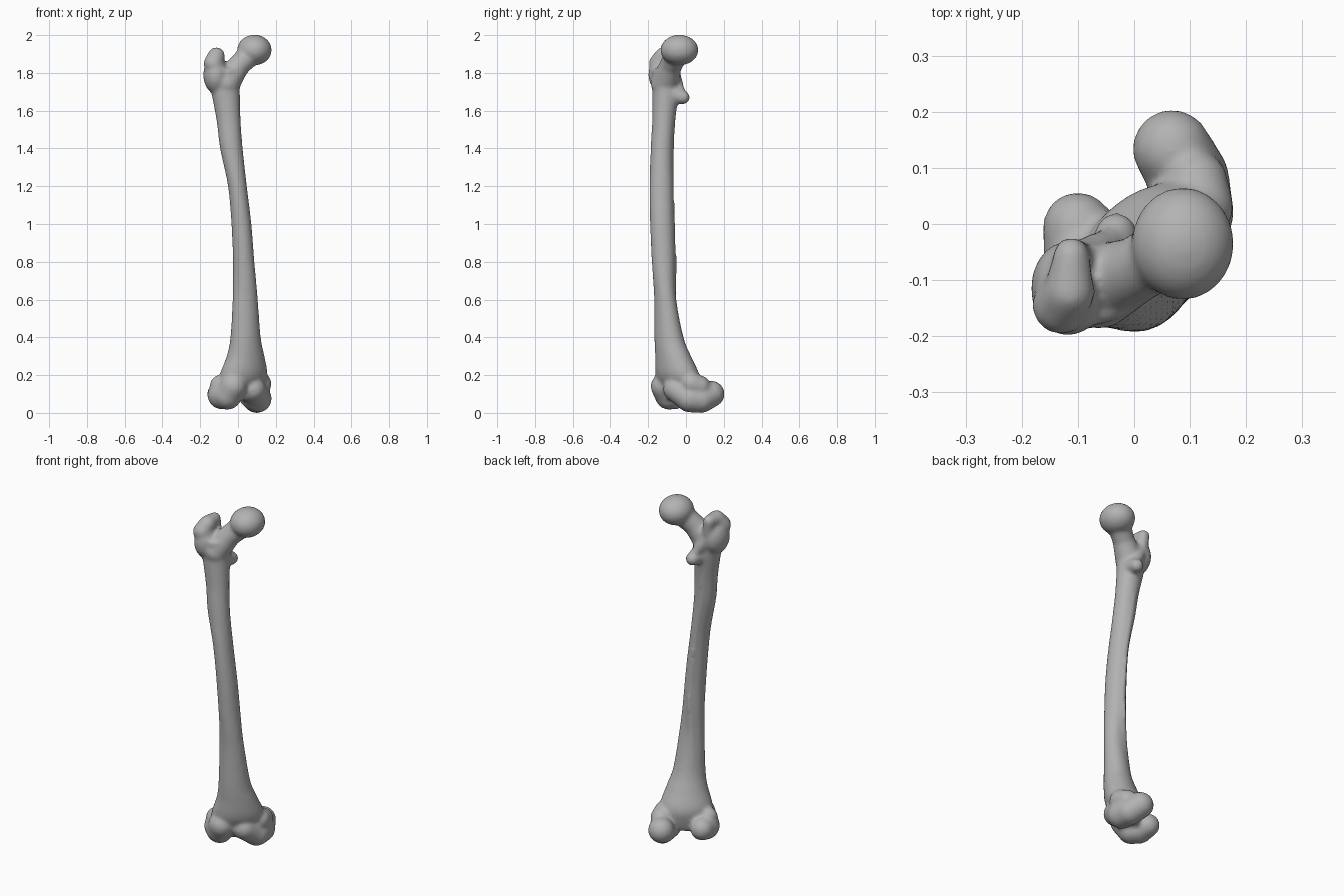
import bpy, bmesh, math
from mathutils import Vector

cube = bpy.data.objects.get("Cube")
if cube:
    bpy.data.objects.remove(cube, do_unlink=True)

bone = bpy.data.materials.new("bone_grey")
bone.use_nodes = True
GREY = (0.45, 0.45, 0.45, 1)
bone.diffuse_color = GREY
bone.node_tree.nodes["Principled BSDF"].inputs["Base Color"].default_value = GREY

bm = bmesh.new()
SIDES = 32


def ball(center, radii):
    made = bmesh.ops.create_uvsphere(bm, u_segments=24, v_segments=16, radius=1)
    for v in made["verts"]:
        v.co = Vector(center) + v.co * Vector(radii)


def chain(*stops):
    """Tapered capsules from stop to stop; a stop is (x, y, z, radius)."""
    for start, end in zip(stops, stops[1:]):
        a, b = Vector(start[:3]), Vector(end[:3])
        turn = (b - a).to_track_quat('Z', 'Y')
        made = bmesh.ops.create_uvsphere(bm, u_segments=24, v_segments=16, radius=1)
        for v in made["verts"]:
            center, radius = (b, end[3]) if v.co.z > 0.01 else (a, start[3])
            v.co = center + turn @ (v.co * radius)


def spline(p0, p1, p2, p3, t):
    return 0.5 * (2 * p1 + (p2 - p0) * t + (2 * p0 - 5 * p1 + 4 * p2 - p3) * t * t
                  + (3 * p1 - p0 - 3 * p2 + p3) * t ** 3)


def loft(sections, steps=5):
    """Skin ellipses (z, x, y, half width, half depth, turn) with a rear ridge."""
    rows = []
    s = [sections[0]] + sections + [sections[-1]]
    for k in range(len(sections) - 1):
        for i in range(steps):
            rows.append([spline(*q, i / steps) for q in zip(*s[k:k + 4])])
    rows.append(sections[-1])
    rings = []
    for z, x, y, a, b, turn in rows:
        ridge = 0.012 * max(0, min(1, (z - 0.4) * 4, (1.6 - z) * 4))
        turn = math.radians(turn)
        ring = []
        for i in range(SIDES):
            t = 2 * math.pi * i / SIDES
            bump = ridge * math.exp(-((t - 1.75) / 0.22) ** 2)
            u, v = a * math.cos(t), (b + bump - ridge / 2) * math.sin(t)
            ring.append(bm.verts.new((x + u * math.cos(turn) - v * math.sin(turn),
                                      y + u * math.sin(turn) + v * math.cos(turn), z)))
        rings.append(ring)
    for lo, hi in zip(rings, rings[1:]):
        for i in range(SIDES):
            j = (i + 1) % SIDES
            bm.faces.new((lo[i], lo[j], hi[j], hi[i]))
    bm.faces.new(rings[0][::-1])
    bm.faces.new(rings[-1])


# Shaft: bowed forward, flaring at the knee end
loft([
    (0.07, 0.015, -0.035, 0.10, 0.06, 38),
    (0.13, 0.02, -0.035, 0.13, 0.08, 38),
    (0.20, 0.03, -0.045, 0.14, 0.10, 38),
    (0.30, 0.04, -0.068, 0.108, 0.086, 38),
    (0.40, 0.04, -0.09, 0.085, 0.072, 38),
    (0.60, 0.038, -0.11, 0.068, 0.062, 20),
    (0.80, 0.03, -0.12, 0.057, 0.067, 0),
    (1.00, 0.018, -0.128, 0.053, 0.068, 0),
    (1.20, -0.003, -0.132, 0.050, 0.067, 0),
    (1.40, -0.035, -0.128, 0.060, 0.064, 0),
    (1.55, -0.05, -0.118, 0.064, 0.062, 0),
    (1.70, -0.066, -0.108, 0.076, 0.070, 0),
    (1.82, -0.075, -0.108, 0.085, 0.072, 0),
])

# Ball head and neck
ball((0.087, -0.035, 1.921), (0.092, 0.101, 0.081))
chain((0.07, -0.045, 1.905, 0.062), (0.0, -0.083, 1.835, 0.06), (-0.06, -0.11, 1.75, 0.078))

# Greater trochanter with its hooked crest
ball((-0.118, -0.115, 1.79), (0.066, 0.085, 0.10))
chain((-0.13, -0.145, 1.85, 0.052), (-0.115, -0.12, 1.89, 0.046), (-0.112, -0.06, 1.90, 0.033))
chain((-0.112, -0.055, 1.90, 0.032), (-0.10, -0.065, 1.80, 0.035), (-0.04, -0.03, 1.70, 0.026))

# Lesser trochanter
chain((-0.045, -0.08, 1.69, 0.05), (-0.032, -0.016, 1.67, 0.037))

# Inner condyle, from the front lip to the rear lobe
chain((0.08, -0.055, 0.125, 0.066), (0.105, 0.02, 0.076, 0.074),
      (0.098, 0.08, 0.072, 0.073), (0.068, 0.133, 0.10, 0.071))
chain((0.12, 0.03, 0.155, 0.058), (0.11, 0.07, 0.14, 0.06))

# Outer condyle
chain((-0.025, -0.115, 0.14, 0.072), (-0.055, -0.09, 0.092, 0.075),
      (-0.085, -0.06, 0.095, 0.077), (-0.1, -0.006, 0.10, 0.063))
ball((-0.10, -0.07, 0.14), (0.05, 0.05, 0.06))

mesh = bpy.data.meshes.new("thigh_bone")
bm.to_mesh(mesh)
bm.free()
mesh.materials.append(bone)
obj = bpy.data.objects.new("thigh_bone", mesh)
bpy.context.collection.objects.link(obj)

# Fuse the parts into one smooth skin and soften the joins
remesh = obj.modifiers.new("fuse", 'REMESH')
remesh.mode = 'VOXEL'
remesh.voxel_size = 0.01
remesh.use_smooth_shade = True
soften = obj.modifiers.new("soften", 'SMOOTH')
soften.factor = 0.5
soften.iterations = 8
